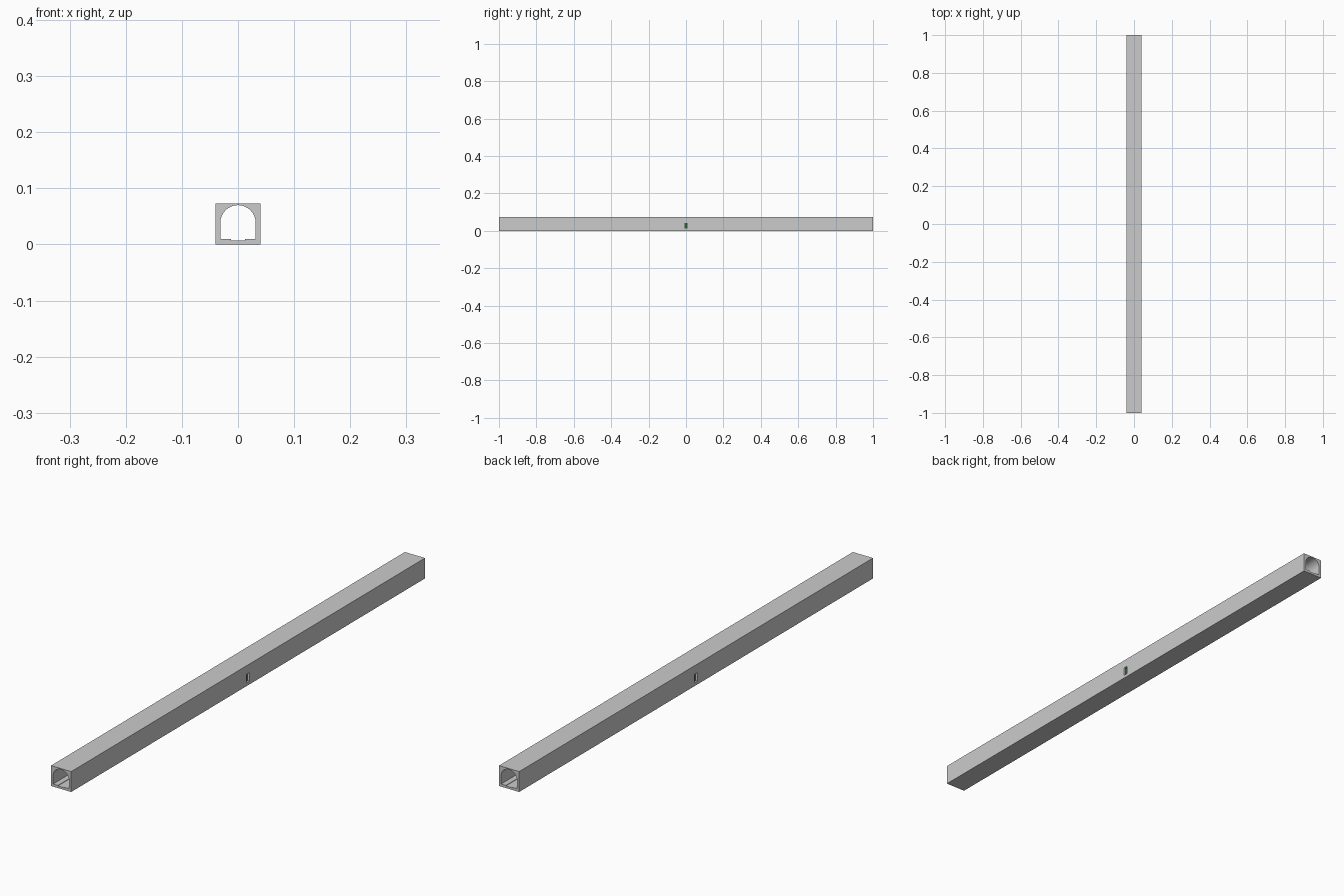
import bpy, bmesh, math

if "Cube" in bpy.data.objects:
    bpy.data.objects.remove(bpy.data.objects["Cube"])

def prism(name, profile, y0, y1):
    """Extrude an (x, z) outline along y."""
    bm = bmesh.new()
    f = bm.faces.new([bm.verts.new((x, y0, z)) for x, z in profile])
    ext = bmesh.ops.extrude_face_region(bm, geom=[f])
    vs = [v for v in ext["geom"] if isinstance(v, bmesh.types.BMVert)]
    bmesh.ops.translate(bm, verts=vs, vec=(0, y1 - y0, 0))
    bmesh.ops.recalc_face_normals(bm, faces=bm.faces)
    me = bpy.data.meshes.new(name)
    bm.to_mesh(me)
    bm.free()
    ob = bpy.data.objects.new(name, me)
    bpy.context.collection.objects.link(ob)
    return ob

def box(name, x0, x1, y0, y1, z0, z1):
    return prism(name, [(x0, z0), (x1, z0), (x1, z1), (x0, z1)], y0, y1)

def cut(target, cutter):
    mod = target.modifiers.new("cut", "BOOLEAN")
    mod.operation, mod.solver, mod.object = "DIFFERENCE", "EXACT", cutter
    bpy.context.view_layer.objects.active = target
    bpy.ops.object.modifier_apply(modifier=mod.name)
    bpy.data.objects.remove(cutter)

# concrete tunnel body
tunnel = box("tunnel_shell", -0.04, 0.04, -1, 1, 0, 0.073)

# bore: arched vault, raised walkways, sunken roadway
R, SPRING, WALK, ROAD, KERB = 0.0315, 0.0385, 0.0095, 0.0075, 0.0125
arch = [(R * math.cos(math.pi * i / 32), SPRING + R * math.sin(math.pi * i / 32))
        for i in range(33)]
floor = [(-R, WALK), (-KERB, WALK), (-KERB, ROAD), (KERB, ROAD), (KERB, WALK), (R, WALK)]
cut(tunnel, prism("bore_cutter", arch + floor, -1.1, 1.1))

# emergency exit openings and doors on both sides
green = bpy.data.materials.new("door_green")
green.diffuse_color = (0.03, 0.12, 0.03, 1)
green.use_nodes = True
green.node_tree.nodes["Principled BSDF"].inputs["Base Color"].default_value = green.diffuse_color
DOOR_W, DOOR_Z0, DOOR_Z1 = 0.008, 0.0115, 0.042
for side, label in ((-1, "left"), (1, "right")):
    xa, xb = sorted((side * 0.028, side * 0.045))
    cut(tunnel, box("exit_cutter", xa, xb, -DOOR_W, DOOR_W, DOOR_Z0, DOOR_Z1))
    xa, xb = sorted((side * 0.031, side * 0.0325))
    door = box(label + "_exit_door", xa, xb, -DOOR_W, DOOR_W, DOOR_Z0, DOOR_Z1)
    door.data.materials.append(green)

# smooth vault, sharp edges elsewhere
bpy.ops.object.select_all(action="DESELECT")
tunnel.select_set(True)
bpy.context.view_layer.objects.active = tunnel
bpy.ops.object.shade_smooth_by_angle(angle=math.radians(30))
